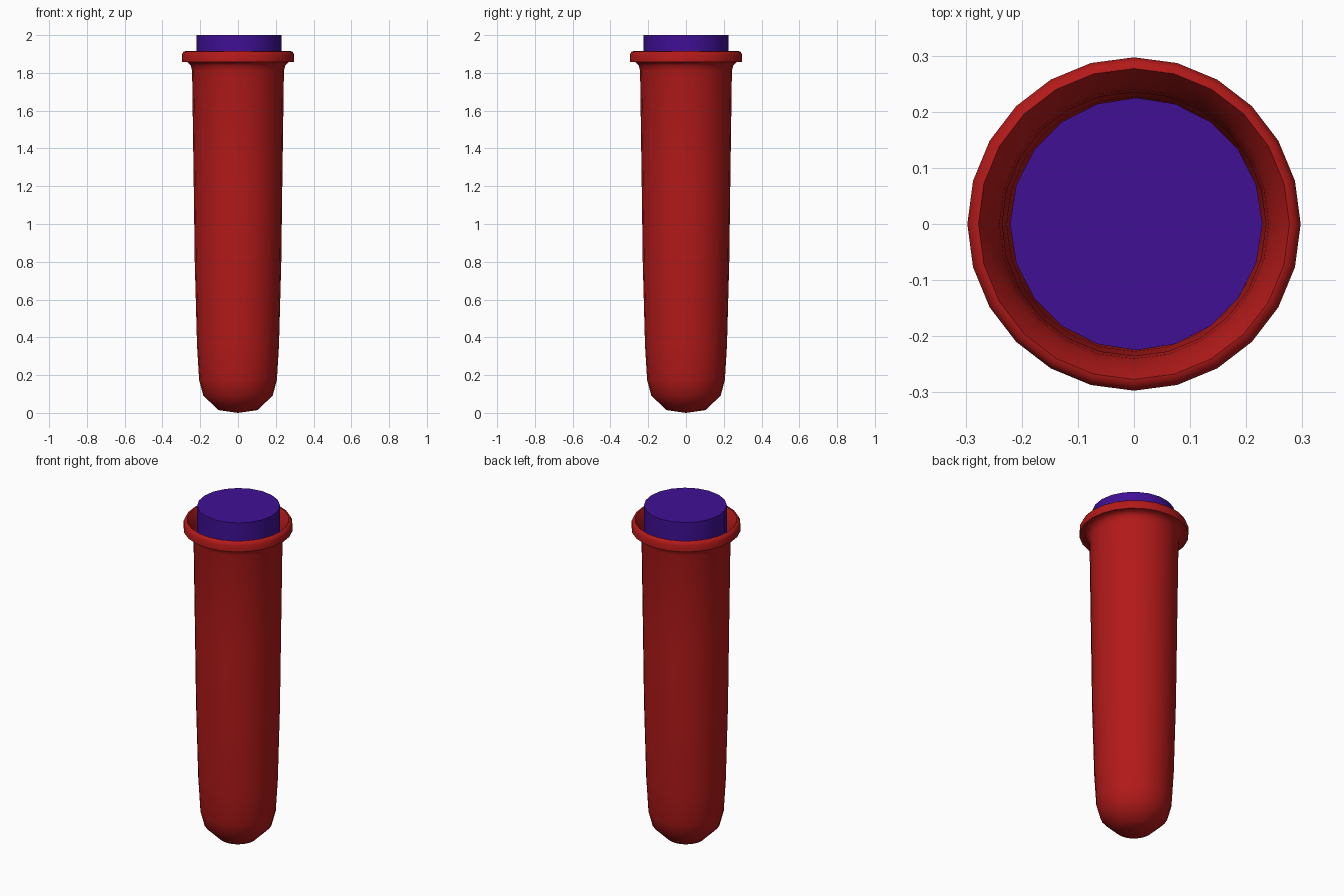
import bpy, bmesh, math

if "Cube" in bpy.data.objects:
    bpy.data.objects.remove(bpy.data.objects["Cube"])


def material(name, color):
    m = bpy.data.materials.new(name)
    m.diffuse_color = color
    m.use_nodes = True
    m.node_tree.nodes["Principled BSDF"].inputs["Base Color"].default_value = m.diffuse_color
    return m


def lathe(name, profile, sides, mat, x=0.0, angle=60):
    """Revolve an (r, z) profile around z; points with r = 0 become poles."""
    bm = bmesh.new()
    rings = []
    for r, z in profile:
        if r == 0:
            rings.append([bm.verts.new((x, 0, z))] * sides)
        else:
            rings.append([bm.verts.new((x + r * math.cos(math.tau * i / sides),
                                        r * math.sin(math.tau * i / sides), z))
                          for i in range(sides)])
    for a, b in zip(rings, rings[1:]):
        for i in range(sides):
            j = (i + 1) % sides
            quad = [a[i], a[j], b[j], b[i]]
            bm.faces.new(list(dict.fromkeys(quad)))
    bmesh.ops.recalc_face_normals(bm, faces=bm.faces)
    me = bpy.data.meshes.new(name)
    bm.to_mesh(me)
    bm.free()
    me.materials.append(mat)
    ob = bpy.data.objects.new(name, me)
    bpy.context.collection.objects.link(ob)
    bpy.ops.object.select_all(action='DESELECT')
    bpy.context.view_layer.objects.active = ob
    ob.select_set(True)
    bpy.ops.object.shade_smooth_by_angle(angle=math.radians(angle))
    return ob


red = material("tube_red", (0.45, 0.01, 0.01, 1))
purple = material("stopper_purple", (0.05, 0.005, 0.3, 1))

# Tube: rounded bottom, slight taper, rolled lip, then down the inner wall
tube_profile = [
    (0, 0), (0.105, 0.015), (0.184, 0.093), (0.206, 0.175), (0.217, 0.36),
    (0.229, 0.8), (0.235, 1.25), (0.243, 1.81), (0.25, 1.84), (0.268, 1.858),
    (0.297, 1.858), (0.297, 1.895), (0.288, 1.913), (0.277, 1.915),
    (0.265, 1.895), (0.25, 1.865), (0.24, 1.83), (0.235, 1.78),
    (0.227, 1.25), (0.221, 0.8), (0.209, 0.36), (0.198, 0.18),
    (0.177, 0.1), (0.1, 0.025), (0, 0.01)]
lathe("tube", tube_profile, 24, red)

# Stopper: plain cylinder pushed into the mouth
lathe("stopper", [(0, 1.7), (0.225, 1.7), (0.225, 2.0), (0, 2.0)], 20, purple,
      x=0.004, angle=30)
